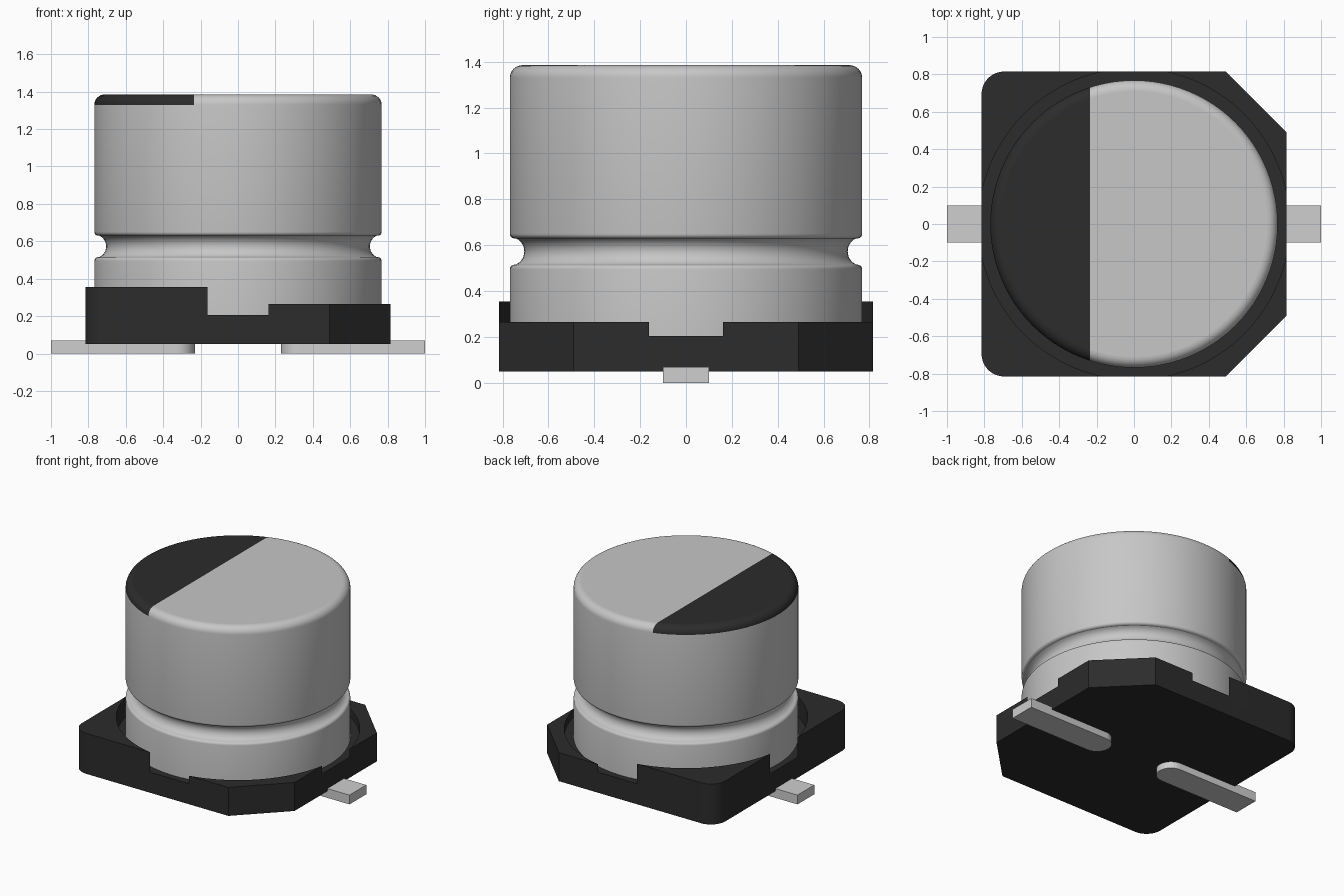
import bpy, bmesh, math

if "Cube" in bpy.data.objects:
    bpy.data.objects.remove(bpy.data.objects["Cube"], do_unlink=True)


def material(name, rgb):
    m = bpy.data.materials.new(name)
    m.use_nodes = True
    m.diffuse_color = (*rgb, 1)
    m.node_tree.nodes["Principled BSDF"].inputs["Base Color"].default_value = (*rgb, 1)
    return m


ALUMINIUM = material("brushed aluminium", (0.57, 0.57, 0.57))
BLACK = material("black plastic", (0.025, 0.025, 0.025))
TIN = material("tinned metal", (0.62, 0.62, 0.62))


def finish(name, bm, *mats):
    bmesh.ops.recalc_face_normals(bm, faces=bm.faces)
    mesh = bpy.data.meshes.new(name)
    bm.to_mesh(mesh)
    bm.free()
    ob = bpy.data.objects.new(name, mesh)
    bpy.context.collection.objects.link(ob)
    for m in mats:
        mesh.materials.append(m)
    return ob


def activate(ob):
    bpy.ops.object.select_all(action='DESELECT')
    ob.select_set(True)
    bpy.context.view_layer.objects.active = ob


def smooth(ob):
    activate(ob)
    bpy.ops.object.shade_smooth_by_angle(angle=math.radians(30))


def arc(cx, cy, r, a0, a1, n):
    """Points on an arc, angles in degrees."""
    angles = [math.radians(a0 + (a1 - a0) * i / n) for i in range(n + 1)]
    return [(cx + r * math.cos(a), cy + r * math.sin(a)) for a in angles]


def prism(name, outline, z0, z1, mat):
    bm = bmesh.new()
    face = bm.faces.new([bm.verts.new((x, y, z0)) for x, y in outline])
    top = bmesh.ops.extrude_face_region(bm, geom=[face])["geom"]
    bmesh.ops.translate(bm, vec=(0, 0, z1 - z0),
                        verts=[v for v in top if isinstance(v, bmesh.types.BMVert)])
    return finish(name, bm, mat)


def cut(ob, cutter):
    cutter.hide_render = True
    mod = ob.modifiers.new("cut", 'BOOLEAN')
    mod.operation = 'DIFFERENCE'
    mod.solver = 'EXACT'
    mod.object = cutter
    activate(ob)
    bpy.ops.object.modifier_apply(modifier=mod.name)
    bpy.data.objects.remove(cutter, do_unlink=True)


# Base: rounded corners on one side, chamfered on the other
H, ROUND, CHAMFER = 0.815, 0.12, 0.49
outline = [(CHAMFER, -H), (H, -CHAMFER), (H, CHAMFER), (CHAMFER, H)]
outline += arc(-H + ROUND, H - ROUND, ROUND, 90, 180, 10)
outline += arc(-H + ROUND, -H + ROUND, ROUND, 180, 270, 10)
base = prism("base", outline, 0.05, 0.355, BLACK)

# Lower the chamfered half, then sink the round seat, which breaks through the sides
cut(base, prism("step_cutter", [(0, -1), (1, -1), (1, 1), (0, 1)], 0.265, 0.6, BLACK))
cut(base, prism("seat_cutter", arc(0, 0, 0.831, 0, 360, 128)[:-1], 0.205, 0.6, BLACK))
smooth(base)

# Can: lathed profile with a rolled groove and a rounded rim
R, TOP, RIM, SEGMENTS = 0.768, 1.385, 0.055, 96
profile = [(R, 0.2), (R, 0.495)]
profile += arc(R - 0.02, 0.495, 0.02, 20, 80, 3)
profile += arc(R, 0.573, 0.063, 245, 115, 12)
profile += arc(R - 0.02, 0.65, 0.02, -80, 0, 4)
profile += arc(R - RIM, TOP - RIM, RIM, 0, 90, 8)

bm = bmesh.new()
rings = []
for r, z in profile:
    ring = []
    for i in range(SEGMENTS):
        a = 2 * math.pi * i / SEGMENTS
        ring.append(bm.verts.new((r * math.cos(a), r * math.sin(a), z)))
    rings.append(ring)
for low, high in zip(rings, rings[1:]):
    for i in range(SEGMENTS):
        j = (i + 1) % SEGMENTS
        bm.faces.new((low[i], low[j], high[j], high[i]))
bm.faces.new(rings[0])
bm.faces.new(rings[-1])

# Polarity mark: slice the top along a chord and darken one side
STRIPE = -0.235
cap = [f for f in bm.faces if f.calc_center_median().z > TOP - RIM]
geom = cap + list({e for f in cap for e in f.edges}) + list({v for f in cap for v in f.verts})
bmesh.ops.bisect_plane(bm, geom=geom, dist=1e-5, plane_co=(STRIPE, 0, 0), plane_no=(1, 0, 0))
bmesh.ops.recalc_face_normals(bm, faces=bm.faces)
for f in bm.faces:
    c = f.calc_center_median()
    f.material_index = int(c.z > TOP - RIM + 0.001 and c.x < STRIPE)
    f.smooth = abs(f.normal.z) < 0.999
for e in bm.edges:
    e.smooth = e.calc_face_angle(0) < math.radians(35)
finish("can", bm, ALUMINIUM, BLACK)

# Leads: flat strips with round inner ends
for side, name in ((1, "left_lead"), (-1, "right_lead")):
    strip = [(1, -0.1), (1, 0.1)] + arc(0.33, 0, 0.1, 90, 270, 16)
    smooth(prism(name, [(side * x, y) for x, y in strip], 0, 0.07, TIN))
